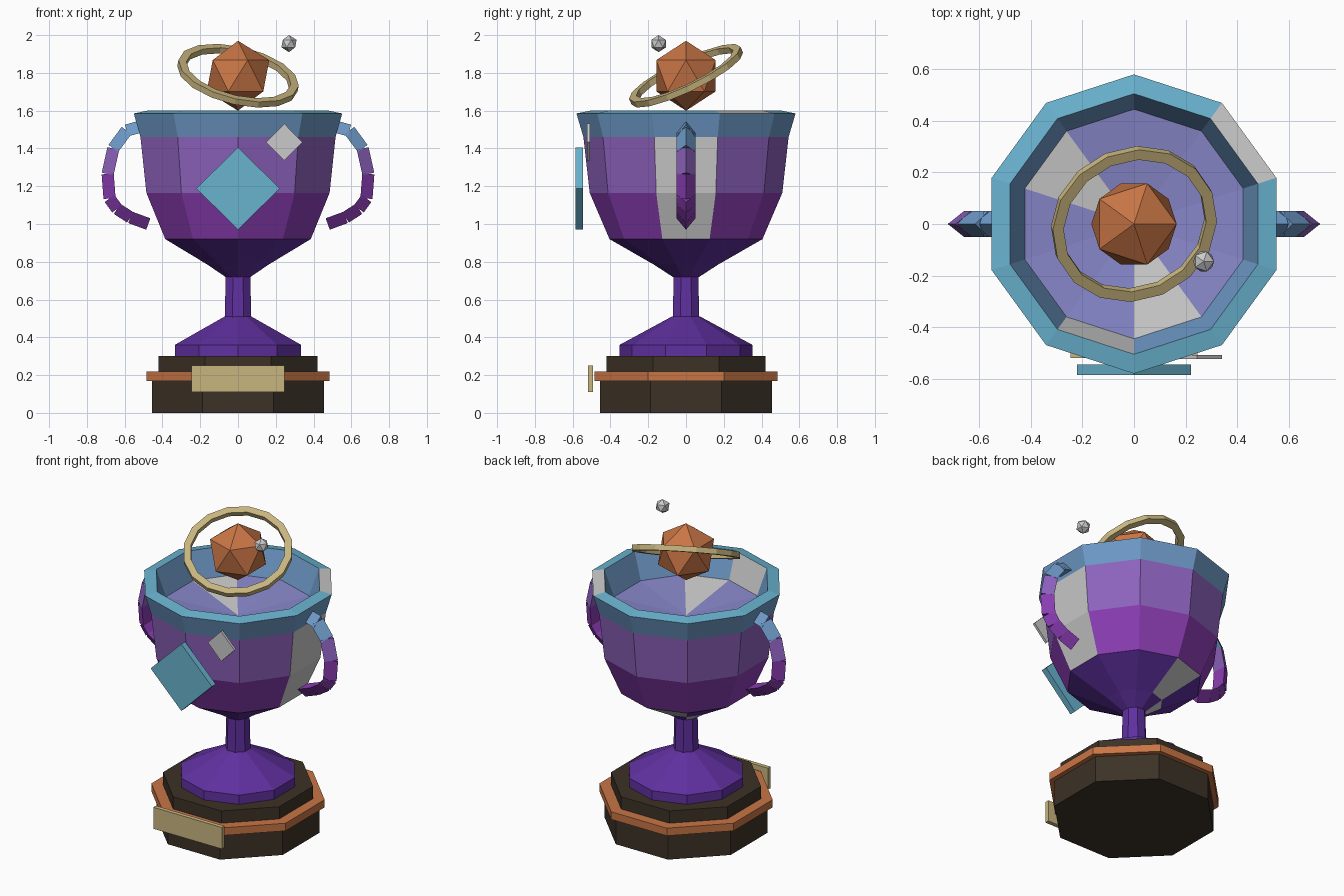
import bpy, bmesh, math
from mathutils import Vector

cube = bpy.data.objects.get("Cube")
if cube:
    bpy.data.objects.remove(cube, do_unlink=True)


def material(name, hexcode):
    """Flat material from a display-space hex colour."""
    srgb = [int(hexcode[i:i + 2], 16) / 255 for i in (0, 2, 4)]
    lin = [c / 12.92 if c < 0.04 else ((c + 0.055) / 1.055) ** 2.4 for c in srgb]
    m = bpy.data.materials.new(name)
    m.use_nodes = True
    m.diffuse_color = (*lin, 1)
    m.node_tree.nodes["Principled BSDF"].inputs["Base Color"].default_value = (*lin, 1)
    return m


BROWN = material("dark wood brown", "3c3226")
COPPER = material("copper orange", "c87545")
GOLD = material("pale gold", "c9b67f")
INDIGO = material("indigo", "6030a0")
MAGENTA = material("magenta purple", "8b3db4")
LAVENDER = material("lavender purple", "8d62bd")
BLUE = material("steel blue", "6e9ac8")
TEAL = material("teal", "69b3cf")
GREY = material("light grey", "cacaca")
PERI = material("periwinkle", "8686c8")


def finish(name, bm, mats, loc=(0, 0, 0)):
    bmesh.ops.recalc_face_normals(bm, faces=bm.faces[:])
    mesh = bpy.data.meshes.new(name)
    bm.to_mesh(mesh)
    bm.free()
    for m in mats:
        mesh.materials.append(m)
    ob = bpy.data.objects.new(name, mesh)
    ob.location = loc
    bpy.context.collection.objects.link(ob)
    return ob


def lathe(name, profile, sides, phase, mats, pick=None, cap=True, loop=False, loc=(0, 0, 0)):
    """Spin (radius, height) points; pick(row, panel) gives a material index."""
    bm = bmesh.new()
    rings = []
    for r, z in profile:
        if r == 0:
            rings.append([bm.verts.new((0, 0, z))] * sides)
            continue
        angles = [math.radians(phase) + math.tau * k / sides for k in range(sides)]
        rings.append([bm.verts.new((r * math.cos(a), r * math.sin(a), z)) for a in angles])
    pairs = list(zip(rings, rings[1:]))
    if loop:
        pairs.append((rings[-1], rings[0]))
    for row, (a, b) in enumerate(pairs):
        for k in range(sides):
            n = (k + 1) % sides
            face = bm.faces.new(dict.fromkeys((a[k], a[n], b[n], b[k])))
            face.material_index = pick(row, k) if pick else 0
    if cap:
        bm.faces.new(rings[0])
        bm.faces.new(rings[-1])
    return finish(name, bm, mats, loc)


def octagon(name, flat_radius, z0, z1, mat, top=None):
    k = 1 / math.cos(math.pi / 8)
    return lathe(name, [(flat_radius * k, z0), ((top or flat_radius) * k, z1)], 8, 22.5, [mat])


def slab(name, outline, y0, y1, mat):
    """Extrude an x-z outline from y0 to y1."""
    bm = bmesh.new()
    front, back = [[bm.verts.new((x, y, z)) for x, z in outline] for y in (y0, y1)]
    bm.faces.new(front)
    bm.faces.new(back)
    for k in range(len(outline)):
        n = (k + 1) % len(outline)
        bm.faces.new((front[k], front[n], back[n], back[k]))
    return finish(name, bm, [mat])


def diamond(name, x, z, w, h, y0, y1, mat):
    slab(name, [(x - w, z), (x, z - h), (x + w, z), (x, z + h)], y0, y1, mat)


def ico(name, radius, loc, mat):
    bm = bmesh.new()
    bmesh.ops.create_icosphere(bm, subdivisions=1, radius=radius)
    return finish(name, bm, [mat], loc)


# Stepped plinth with its trim and plaque
octagon("plinth_bottom", 0.455, 0, 0.17, BROWN)
octagon("plinth_trim", 0.485, 0.17, 0.22, COPPER)
octagon("plinth_top", 0.42, 0.22, 0.30, BROWN)
slab("plaque", [(-0.247, 0.11), (0.247, 0.11), (0.247, 0.25), (-0.247, 0.25)], -0.52, -0.493, GOLD)

# Foot and stem
lathe("foot", [(0.352, 0.30), (0.352, 0.36), (0.075, 0.51)], 10, 18, [INDIGO])
octagon("stem", 0.07, 0.505, 0.73, INDIGO, top=0.065)

# Faceted bowl: one colour per band, with a few grey panels
bowl = [(0.07, 0.72), (0.17, 0.785), (0.405, 0.92), (0.51, 1.165), (0.543, 1.46),
        (0.58, 1.585), (0.505, 1.6), (0.445, 1.43), (0, 1.37)]
bands = [0, 0, 1, 2, 3, 4, 3, 5]
grey_panels = {(0, 3), (1, 2), (2, 9), (3, 9), (5, 0), (6, 6), (7, 3), (7, 7)}
lathe("bowl", bowl, 10, 18, [INDIGO, MAGENTA, LAVENDER, BLUE, TEAL, PERI, GREY],
      pick=lambda row, k: 6 if (row, k) in grey_panels else bands[row], cap=False)

# Handles: chains of three-sided prisms with the ridge facing outward
path = [(0.50, 1.52), (0.59, 1.495), (0.66, 1.40), (0.69, 1.265),
        (0.68, 1.135), (0.64, 1.08), (0.57, 1.035), (0.475, 1.0)]
link_colour = [0, 0, 1, 2, 2, 2, 2]


def handle(name, side):
    bm = bmesh.new()
    for i, (p, q) in enumerate(zip(path, path[1:])):
        p, q = Vector((p[0], 0, p[1])), Vector((q[0], 0, q[1]))
        d = (q - p).normalized()
        out = Vector((-d.z, 0, d.x)) * 0.032
        wide = Vector((0, 0.05, 0))
        section = (out, wide - out, -wide - out)
        a, b = [[bm.verts.new(((e + s).x * side, s.y, (e + s).z)) for s in section] for e in (p, q)]
        faces = [bm.faces.new(a), bm.faces.new(b)]
        for k in range(3):
            n = (k + 1) % 3
            faces.append(bm.faces.new((a[k], a[n], b[n], b[k])))
        for f in faces:
            f.material_index = link_colour[i]
    finish(name, bm, [BLUE, LAVENDER, MAGENTA])


handle("left_handle", 1)
handle("right_handle", -1)

# Diamond badges floating in front of the bowl
diamond("large_badge", 0, 1.188, 0.221, 0.218, -0.585, -0.545, TEAL)
diamond("small_badge", 0.245, 1.433, 0.096, 0.098, -0.524, -0.508, GREY)

# Planet with tilted ring and a moon
centre = (0, 0, 1.785)
ico("planet", 0.185, centre, COPPER)
ring = lathe("planet_ring", [(0.283, -0.017), (0.326, -0.017), (0.326, 0.017), (0.283, 0.017)],
             16, 0, [GOLD], cap=False, loop=True, loc=centre)
ring.rotation_mode = 'QUATERNION'
ring.rotation_quaternion = Vector((0, 0, 1)).rotation_difference(Vector((0.24, -0.48, 1)))
ico("moon", 0.045, (0.27, -0.145, 1.955), GREY)
